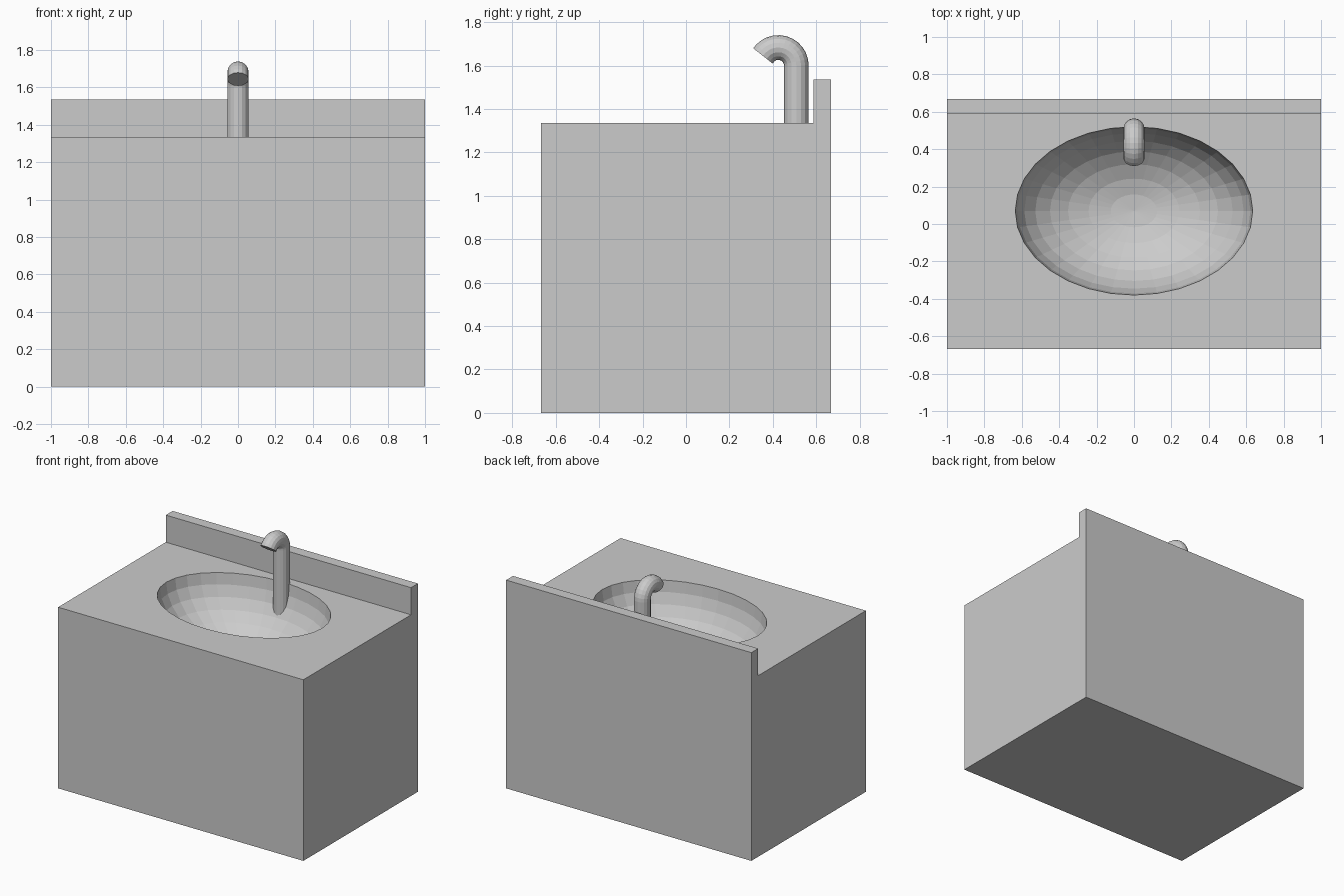
import bpy, bmesh, math

if "Cube" in bpy.data.objects:
    bpy.data.objects.remove(bpy.data.objects["Cube"])

TOP = 1.335
HALF_DEPTH = 0.667


def new_object(name, bm):
    mesh = bpy.data.meshes.new(name)
    bmesh.ops.recalc_face_normals(bm, faces=bm.faces)
    bm.to_mesh(mesh)
    bm.free()
    obj = bpy.data.objects.new(name, mesh)
    bpy.context.collection.objects.link(obj)
    return obj


# Cabinet with backsplash: L-shaped side profile extruded across x
profile = [(-HALF_DEPTH, 0), (HALF_DEPTH, 0), (HALF_DEPTH, 1.535),
           (0.587, 1.535), (0.587, TOP), (-HALF_DEPTH, TOP)]
bm = bmesh.new()
side = bm.faces.new([bm.verts.new((-1, y, z)) for y, z in profile])
out = bmesh.ops.extrude_face_region(bm, geom=[side])
bmesh.ops.translate(bm, vec=(2, 0, 0),
                    verts=[v for v in out["geom"] if isinstance(v, bmesh.types.BMVert)])
cabinet = new_object("cabinet", bm)

# Bowl cutter: squashed sphere centred on the countertop
bm = bmesh.new()
bmesh.ops.create_uvsphere(bm, u_segments=32, v_segments=16, radius=1)
bmesh.ops.scale(bm, vec=(0.635, 0.45, 0.42), verts=bm.verts)
bmesh.ops.translate(bm, vec=(0, 0.07, TOP), verts=bm.verts)
cutter = new_object("bowl_cutter", bm)
cutter.hide_render = True
cutter.hide_set(True)

cut = cabinet.modifiers.new("bowl", 'BOOLEAN')
cut.operation = 'DIFFERENCE'
cut.solver = 'EXACT'
cut.object = cutter

# Faucet: straight riser and hooked spout swept along one path
CY, CZ, BEND = 0.425, 1.60, 0.083
path = [(CY + BEND, 1.0)]
for i in range(13):
    a = math.radians(148 * i / 12)
    path.append((CY + BEND * math.cos(a), CZ + BEND * math.sin(a)))
curve = bpy.data.curves.new("faucet", 'CURVE')
curve.dimensions = '3D'
curve.bevel_depth = 0.057
curve.bevel_resolution = 6
curve.use_fill_caps = True
spline = curve.splines.new('POLY')
spline.points.add(len(path) - 1)
for point, (y, z) in zip(spline.points, path):
    point.co = (0, y, z, 1)
spline.use_smooth = False
faucet = bpy.data.objects.new("faucet", curve)
bpy.context.collection.objects.link(faucet)
